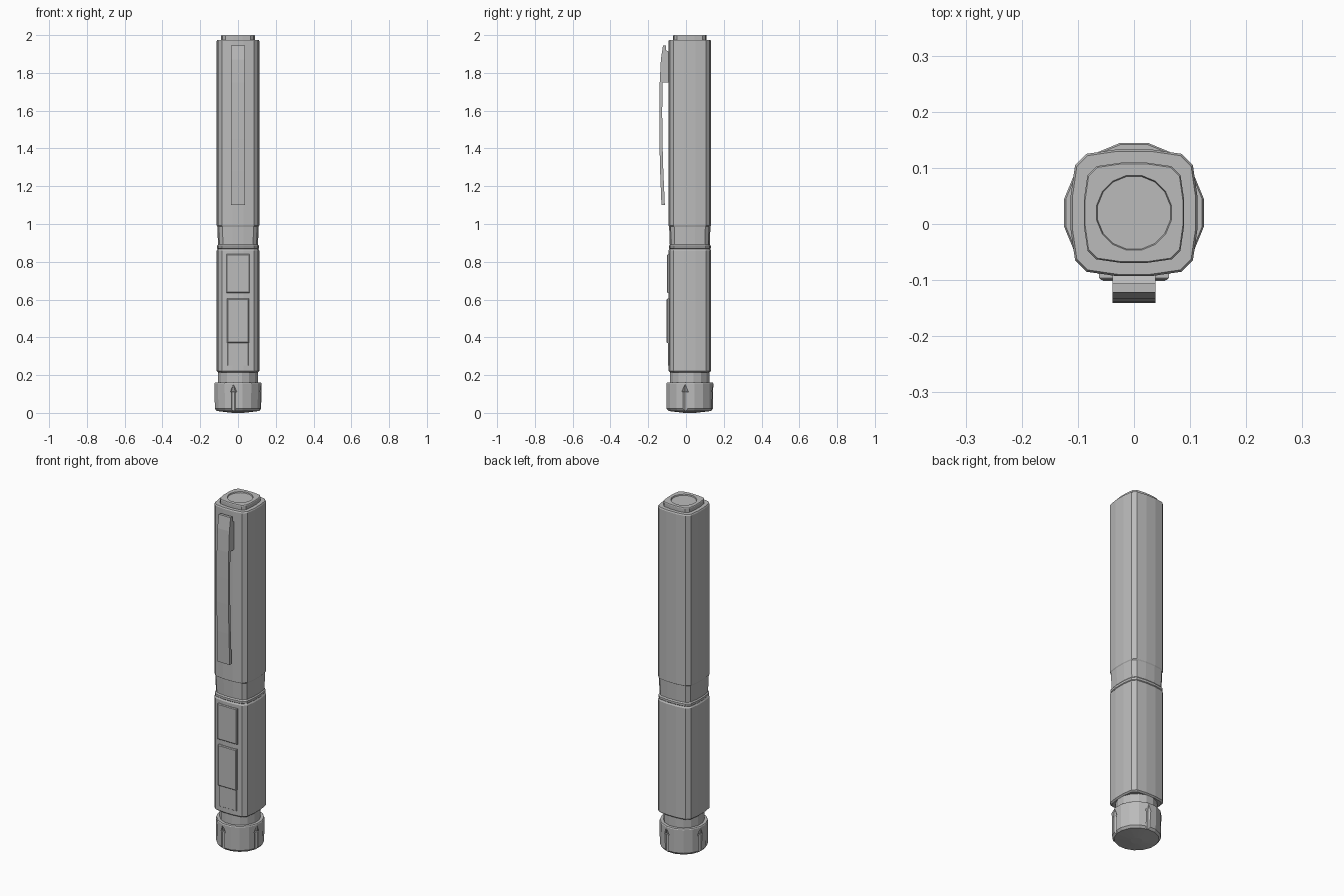
import bpy, bmesh, math

if "Cube" in bpy.data.objects:
    bpy.data.objects.remove(bpy.data.objects["Cube"], do_unlink=True)

AXIS_Y = 0.02  # the barrel axis sits slightly behind the origin

grey = bpy.data.materials.new("plain grey")
grey.use_nodes = True
grey.diffuse_color = (0.5, 0.5, 0.5, 1)
grey.node_tree.nodes["Principled BSDF"].inputs["Base Color"].default_value = (0.5, 0.5, 0.5, 1)


def finish(name, bm):
    bmesh.ops.recalc_face_normals(bm, faces=bm.faces)
    mesh = bpy.data.meshes.new(name)
    bm.to_mesh(mesh)
    bm.free()
    mesh.materials.append(grey)
    obj = bpy.data.objects.new(name, mesh)
    bpy.context.collection.objects.link(obj)
    return obj


def circle(sides, radius=1, turn=0.5):
    step = math.tau / sides
    return [(radius * math.cos((i + turn) * step), radius * math.sin((i + turn) * step))
            for i in range(sides)]


def rounded_square():
    quarter = [(0.113, -0.03), (0.113, 0.03), (0.105, 0.085), (0.085, 0.105)]
    points = []
    for _ in range(4):
        points += quarter
        quarter = [(-y, x) for x, y in quarter]
    # start at the same angle as the sixteen-sided circle
    return points[1:] + points[:1]


def loft(name, stations, cx=0, cy=AXIS_Y):
    """Skin through (height, profile, scale) stations and cap both ends."""
    bm = bmesh.new()
    rings = [[bm.verts.new((cx + x * s, cy + y * s, z)) for x, y in profile]
             for z, profile, s in stations]
    count = len(rings[0])
    for low, high in zip(rings, rings[1:]):
        for i in range(count):
            j = (i + 1) % count
            bm.faces.new((low[i], low[j], high[j], high[i]))
    bm.faces.new(rings[0])
    bm.faces.new(rings[-1])
    return finish(name, bm)


def side_profile(name, points, half_width):
    """Extrude a (y, z) outline across x."""
    bm = bmesh.new()
    face = bm.faces.new([bm.verts.new((-half_width, y, z)) for y, z in points])
    new = bmesh.ops.extrude_face_region(bm, geom=[face])["geom"]
    for v in new:
        if isinstance(v, bmesh.types.BMVert):
            v.co.x = half_width
    return finish(name, bm)


def plate(name, half_width, z0, z1, front, edge):
    """Thin raised panel on the front face with a bevelled rim."""
    bm = bmesh.new()
    bmesh.ops.create_cube(bm, size=1)
    for v in bm.verts:
        v.co.x *= 2 * half_width
        v.co.y = front if v.co.y < 0 else -0.075
        v.co.z = z0 if v.co.z < 0 else z1
    rim = [e for e in bm.edges if all(abs(v.co.y - front) < 1e-5 for v in e.verts)]
    bmesh.ops.bevel(bm, geom=rim, offset=edge, segments=1, affect='EDGES')
    return finish(name, bm)


SQ = rounded_square()
RND = circle(16)

# Barrel halves and the waist between them
loft("lower_barrel", [(0.215, SQ, 0.93), (0.222, SQ, 1), (0.86, SQ, 1), (0.87, SQ, 0.95)])
loft("joint_ring", [(0.865, SQ, 0.93), (0.872, SQ, 0.985), (0.884, SQ, 0.985), (0.892, SQ, 0.93)])
loft("waist", [(0.86, SQ, 0.93), (0.9, SQ, 0.94), (0.992, SQ, 0.97)])
loft("upper_barrel", [(0.985, SQ, 0.96), (0.992, SQ, 1), (1.968, SQ, 1), (1.975, SQ, 0.97)])

# End cap with a shallow round recess
loft("end_cap", [(1.96, SQ, 0.79), (1.996, SQ, 0.79), (2.0, SQ, 0.77),
                 (2.0, RND, 0.068), (1.994, RND, 0.066)])

# Neck and turning knob
loft("neck", [(0.14, RND, 0.107), (0.23, RND, 0.107)])
knob = loft("knob", [(0.0, RND, 0.03), (0.01, RND, 0.115), (0.022, RND, 0.125),
                     (0.155, RND, 0.127), (0.16, RND, 0.124)])

# Four pointed grip grooves cut into the knob
for i in range(4):
    a = math.radians(-11.25 + 90 * i)
    hexagon = circle(6, turn=0)
    groove = loft("groove_cutter", [(-0.02, hexagon, 0.014), (0.11, hexagon, 0.014),
                                    (0.112, hexagon, 0.02), (0.15, hexagon, 0.002)],
                  0.128 * math.cos(a), AXIS_Y + 0.128 * math.sin(a))
    groove.hide_render = True
    groove.hide_set(True)
    cut = knob.modifiers.new("grip_groove", 'BOOLEAN')
    cut.operation = 'DIFFERENCE'
    cut.solver = 'EXACT'
    cut.object = groove

# Pocket clip: bowed strip with a mounting block at its top
side_profile("pocket_clip", [
    (-0.122, 1.945), (-0.133, 1.87), (-0.139, 1.75), (-0.141, 1.6), (-0.141, 1.45),
    (-0.137, 1.28), (-0.13, 1.1), (-0.112, 1.1), (-0.12, 1.28), (-0.125, 1.45),
    (-0.126, 1.6), (-0.124, 1.75), (-0.088, 1.75), (-0.088, 1.91), (-0.106, 1.92),
    (-0.106, 1.945)], 0.038)

# Front panels
plate("upper_panel", 0.062, 0.635, 0.84, -0.1, 0.004)
plate("lower_panel", 0.058, 0.37, 0.605, -0.102, 0.004)
plate("label_panel", 0.055, 0.25, 0.372, -0.095, 0.001)
